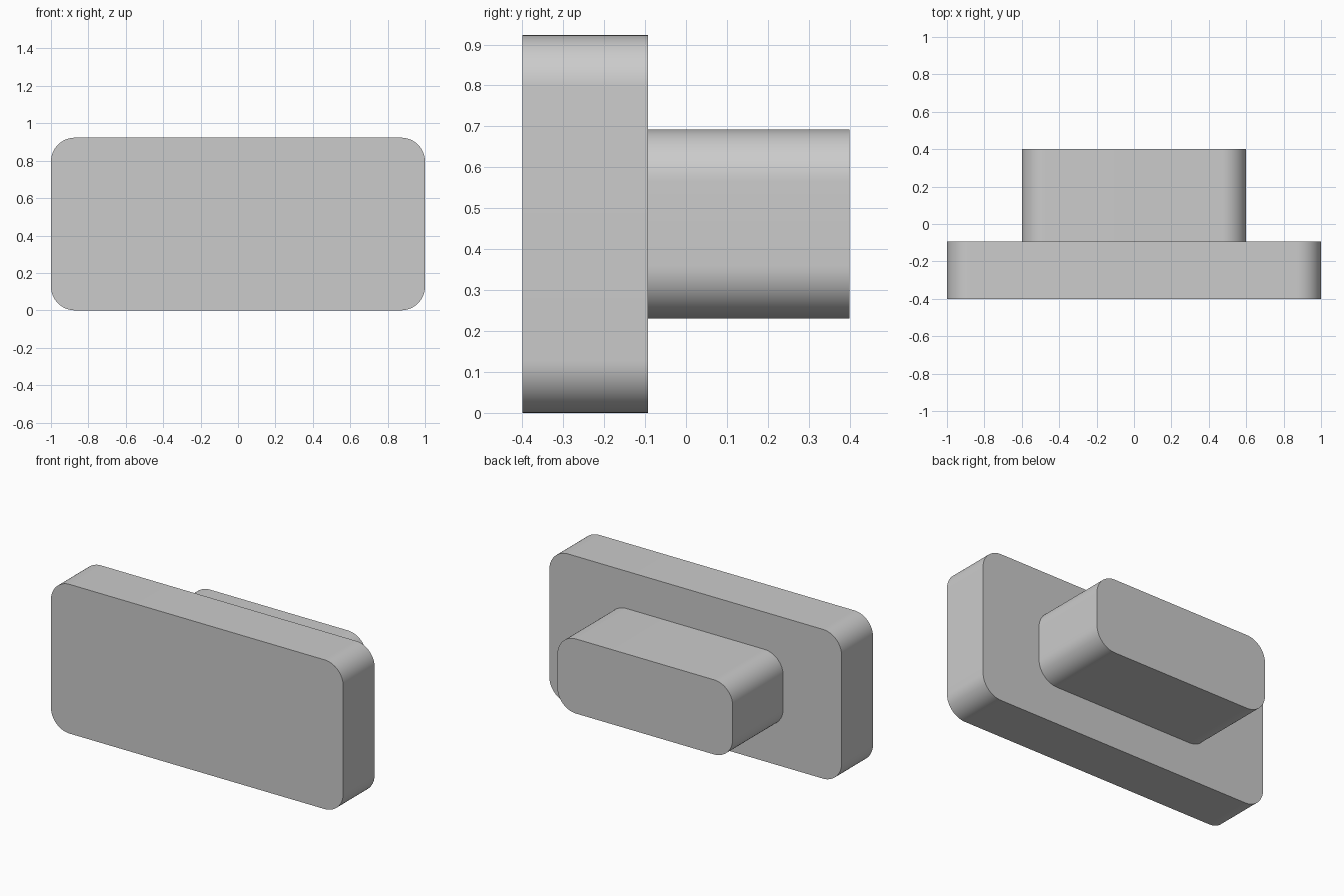
import bpy
import math
from mathutils import Vector

cube = bpy.data.objects.get("Cube")
if cube:
    bpy.data.objects.remove(cube, do_unlink=True)

# Single plain grey
GREY = (0.6, 0.6, 0.6, 1.0)
grey = bpy.data.materials.new("light grey")
grey.use_nodes = True
grey.diffuse_color = GREY
grey.node_tree.nodes["Principled BSDF"].inputs["Base Color"].default_value = GREY

HEIGHT = 0.923
RADIUS = 0.128
STEPS = 16


def rounded_slab(name, width, height, y_front, y_back):
    """Rounded rectangle in the xz plane, extruded along y."""
    outline = []
    corners = [(1, 1), (-1, 1), (-1, -1), (1, -1)]
    for quarter, (sx, sz) in enumerate(corners):
        cx = sx * (width / 2 - RADIUS)
        cz = HEIGHT / 2 + sz * (height / 2 - RADIUS)
        for i in range(STEPS + 1):
            a = (quarter + i / STEPS) * math.pi / 2
            outline.append((cx + RADIUS * math.cos(a), cz + RADIUS * math.sin(a)))
    n = len(outline)
    verts = [Vector((x, y, z)) for y in (y_front, y_back) for x, z in outline]
    faces = [tuple(reversed(range(n))), tuple(range(n, 2 * n))]
    faces += [(i, (i + 1) % n, n + (i + 1) % n, n + i) for i in range(n)]
    # Face the end caps outward
    faces = [tuple(reversed(f)) for f in faces]

    mesh = bpy.data.meshes.new(name)
    mesh.from_pydata(verts, [], faces)
    mesh.materials.append(grey)
    obj = bpy.data.objects.new(name, mesh)
    bpy.context.collection.objects.link(obj)

    # Smooth round corners, crisp rims
    bpy.ops.object.select_all(action="DESELECT")
    obj.select_set(True)
    bpy.context.view_layer.objects.active = obj
    bpy.ops.object.shade_smooth_by_angle(angle=math.radians(30))
    return obj


# Wide front plate and the smaller block behind it
rounded_slab("front_plate", 2.0, HEIGHT, -0.4, -0.093)
rounded_slab("rear_block", 1.2, HEIGHT / 2, -0.093, 0.4)
